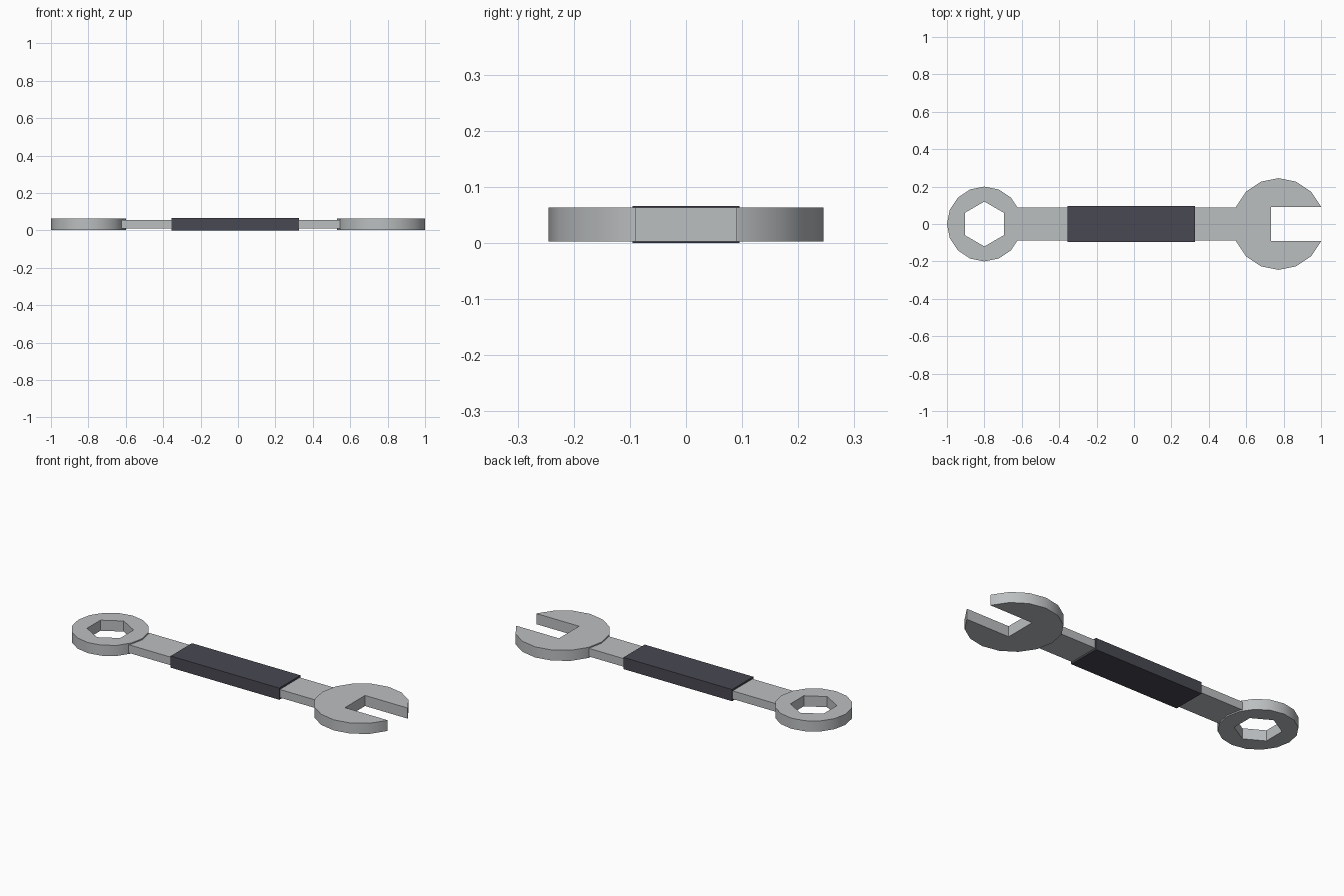
import bpy
import bmesh
from math import cos, sin, tau, radians

cube = bpy.data.objects.get("Cube")
if cube:
    bpy.data.objects.remove(cube, do_unlink=True)


def material(name, rgb):
    mat = bpy.data.materials.new(name)
    mat.use_nodes = True
    mat.diffuse_color = (*rgb, 1)
    mat.node_tree.nodes["Principled BSDF"].inputs["Base Color"].default_value = (*rgb, 1)
    return mat


def ring(cx, radius, sides, turn=0.0):
    return [(cx + radius * cos(tau * (i + turn) / sides),
             radius * sin(tau * (i + turn) / sides)) for i in range(sides)]


def rectangle(x0, x1, half):
    return [(x0, -half), (x1, -half), (x1, half), (x0, half)]


def plate(name, loops, thickness, mat):
    """Fill the closed outlines (later ones are holes) and extrude about the mid plane."""
    bm = bmesh.new()
    for loop in loops:
        verts = [bm.verts.new((x, y, MID - thickness / 2)) for x, y in loop]
        for a, b in zip(verts, verts[1:] + verts[:1]):
            bm.edges.new((a, b))
    bmesh.ops.triangle_fill(bm, use_beauty=True, edges=bm.edges[:])
    grown = bmesh.ops.extrude_face_region(bm, geom=bm.faces[:])["geom"]
    top = [v for v in grown if isinstance(v, bmesh.types.BMVert)]
    bmesh.ops.translate(bm, verts=top, vec=(0, 0, thickness))
    bmesh.ops.recalc_face_normals(bm, faces=bm.faces[:])
    mesh = bpy.data.meshes.new(name)
    bm.to_mesh(mesh)
    bm.free()
    mesh.materials.append(mat)
    obj = bpy.data.objects.new(name, mesh)
    bpy.context.collection.objects.link(obj)
    return obj


MID = 0.033
steel = material("steel", (0.50, 0.52, 0.53))
rubber = material("dark_grip", (0.065, 0.065, 0.085))

# Closed end with a hexagonal hole
box_end = plate("ring_head", [ring(-0.8, 0.2, 16), ring(-0.8, 0.12, 6, 0.5)], 0.06, steel)

# Open end: round outline cut by a straight slot
slot = 0.09
jaw = ring(0.773, 0.245, 16)[1:]
outline = [(1.0, slot)] + jaw + [(1.0, -slot), (0.733, -slot), (0.733, slot)]
open_end = plate("open_jaw_head", [outline], 0.06, steel)

# Shank and sleeve
plate("shank", [rectangle(-0.65, 0.62, 0.089)], 0.046, steel)
plate("grip", [rectangle(-0.355, 0.325, 0.095)], 0.066, rubber)

# Round the head rims in shading only
for obj in (box_end, open_end):
    bpy.ops.object.select_all(action="DESELECT")
    obj.select_set(True)
    bpy.context.view_layer.objects.active = obj
    bpy.ops.object.shade_smooth_by_angle(angle=radians(30))
